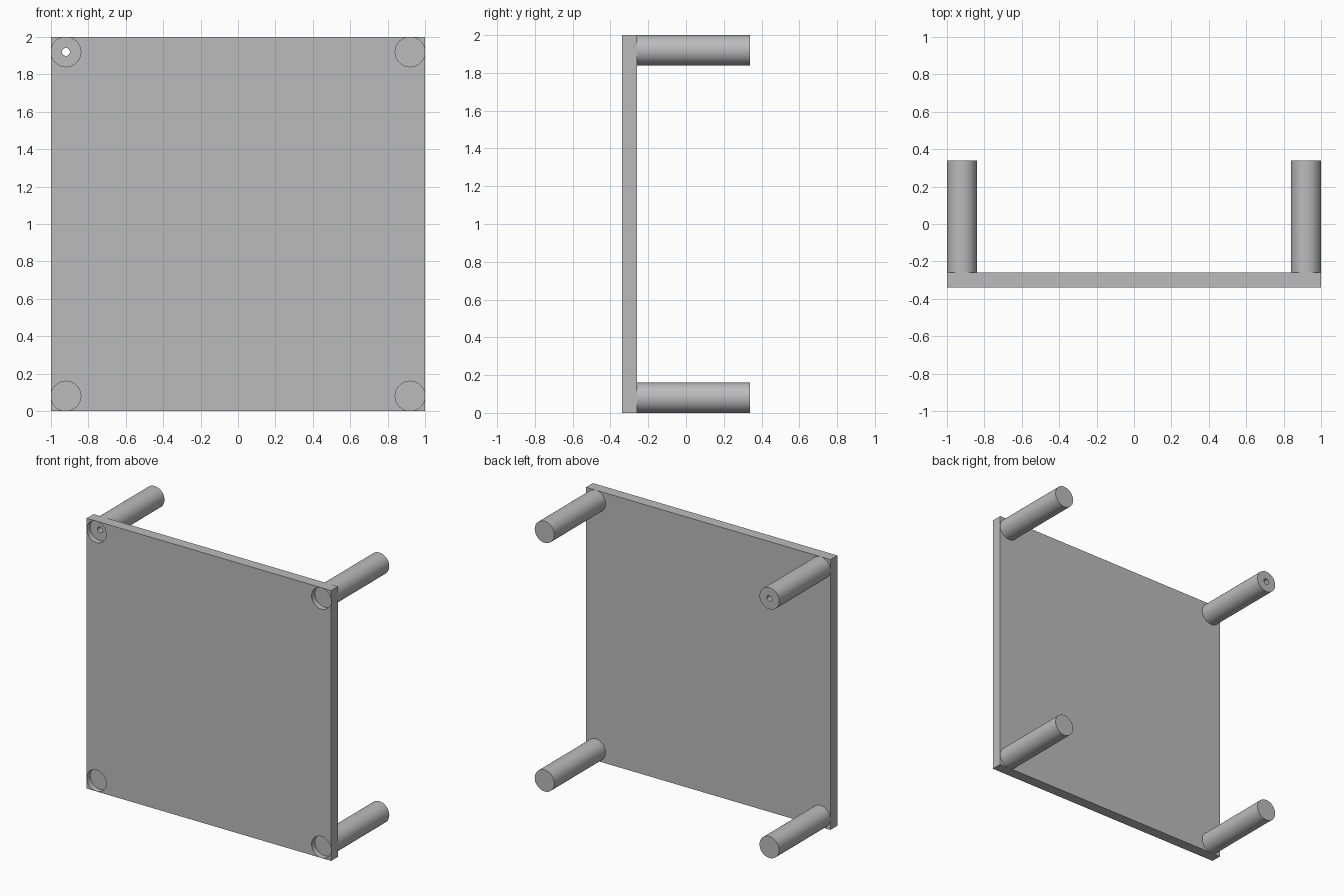
import bpy
from math import radians

cube = bpy.data.objects.get("Cube")
if cube:
    bpy.data.objects.remove(cube, do_unlink=True)

FRONT, SEAM, BACK = -0.34, -0.26, 0.34
RECESS = -0.30
OFFSET, RADIUS, HOLE = 0.92, 0.08, 0.021

grey = bpy.data.materials.new("plain grey")
grey.use_nodes = True
colour = (0.5, 0.5, 0.5, 1)
grey.diffuse_color = colour
grey.node_tree.nodes["Principled BSDF"].inputs["Base Color"].default_value = colour


def rod(name, x, z, y0, y1, radius):
    """Cylinder running along y from y0 to y1."""
    bpy.ops.mesh.primitive_cylinder_add(
        vertices=64, radius=radius, depth=y1 - y0,
        location=(x, (y0 + y1) / 2, z), rotation=(radians(90), 0, 0))
    obj = bpy.context.object
    obj.name = name
    obj.data.materials.append(grey)
    return obj


def cut(target, cutter):
    mod = target.modifiers.new(cutter.name, 'BOOLEAN')
    mod.operation = 'DIFFERENCE'
    mod.solver = 'EXACT'
    mod.object = cutter
    bpy.context.view_layer.objects.active = target
    bpy.ops.object.modifier_apply(modifier=mod.name)


def smooth(obj):
    bpy.ops.object.select_all(action='DESELECT')
    obj.select_set(True)
    bpy.context.view_layer.objects.active = obj
    bpy.ops.object.shade_smooth_by_angle(angle=radians(30))


# Square top panel
bpy.ops.mesh.primitive_cube_add(size=1, location=(0, (FRONT + SEAM) / 2, 1))
panel = bpy.context.object
panel.name = "panel"
panel.scale = (2, SEAM - FRONT, 2)
bpy.ops.object.transform_apply(location=False, rotation=False, scale=True)
panel.data.materials.append(grey)

# Corner legs, each with a shallow round recess in the panel's front
legs, cutters = {}, []
for side, x in (("right", -OFFSET), ("left", OFFSET)):
    for level, z in (("lower", 1 - OFFSET), ("upper", 1 + OFFSET)):
        legs[side, level] = rod(f"{level}_{side}_leg", x, z, SEAM, BACK, RADIUS)
        recess = rod("recess_cutter", x, z, FRONT - 0.1, RECESS, RADIUS - 0.0005)
        cut(panel, recess)
        cutters.append(recess)

# Bore running through one leg and the panel
bore = rod("bore_cutter", -OFFSET, 1 + OFFSET, FRONT - 0.2, BACK + 0.2, HOLE)
cut(panel, bore)
cut(legs["right", "upper"], bore)
cutters.append(bore)

for obj in cutters:
    bpy.data.objects.remove(obj, do_unlink=True)
for obj in (panel, *legs.values()):
    smooth(obj)
